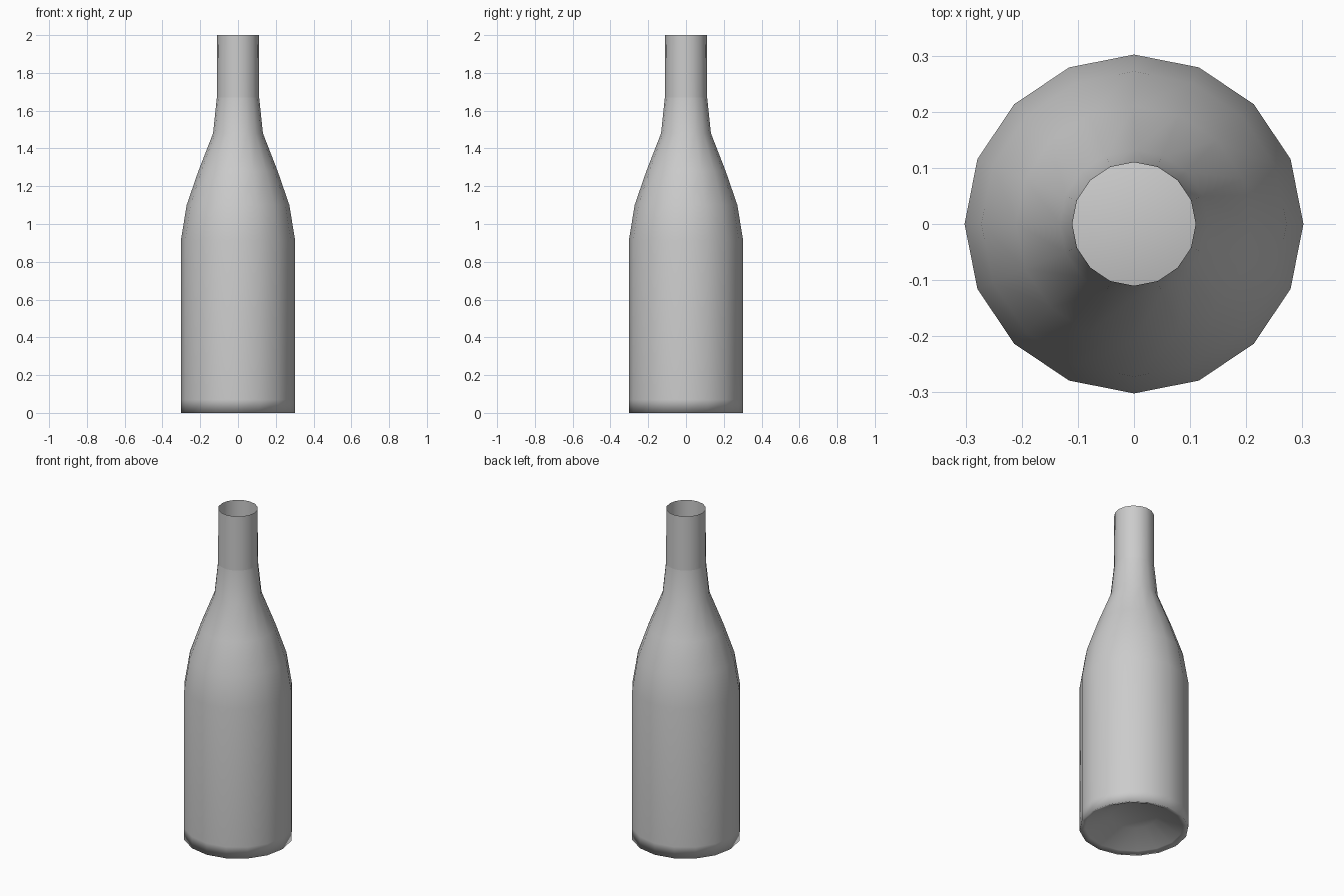
import bpy, bmesh, math

if "Cube" in bpy.data.objects:
    bpy.data.objects.remove(bpy.data.objects["Cube"])

SIDES = 16

def lathe(name, profile, closed_start=False):
    """Spin a list of (radius, z) points round the z axis."""
    bm = bmesh.new()
    rings = []
    for r, z in profile:
        rings.append([bm.verts.new((r * math.cos(2 * math.pi * i / SIDES),
                                    r * math.sin(2 * math.pi * i / SIDES), z))
                      for i in range(SIDES)])
    for low, high in zip(rings, rings[1:]):
        for i in range(SIDES):
            j = (i + 1) % SIDES
            bm.faces.new((low[i], low[j], high[j], high[i]))
    if closed_start:
        bm.faces.new(list(reversed(rings[0])))
    for f in bm.faces:
        f.smooth = True
    mesh = bpy.data.meshes.new(name)
    bm.to_mesh(mesh)
    bm.free()
    obj = bpy.data.objects.new(name, mesh)
    bpy.context.collection.objects.link(obj)
    return obj

# Body: hollowed base, foot rim, straight wall, sloping shoulder
lathe("bottle_body", [(0.13, 0.08), (0.27, 0.01), (0.302, 0.0), (0.302, 0.07),
                      (0.302, 0.915), (0.272, 1.10), (0.21, 1.28),
                      (0.132, 1.48), (0.112, 1.67)], closed_start=True)

# Neck: open straight tube
lathe("bottle_neck", [(0.112, 1.67), (0.11, 2.0)])
